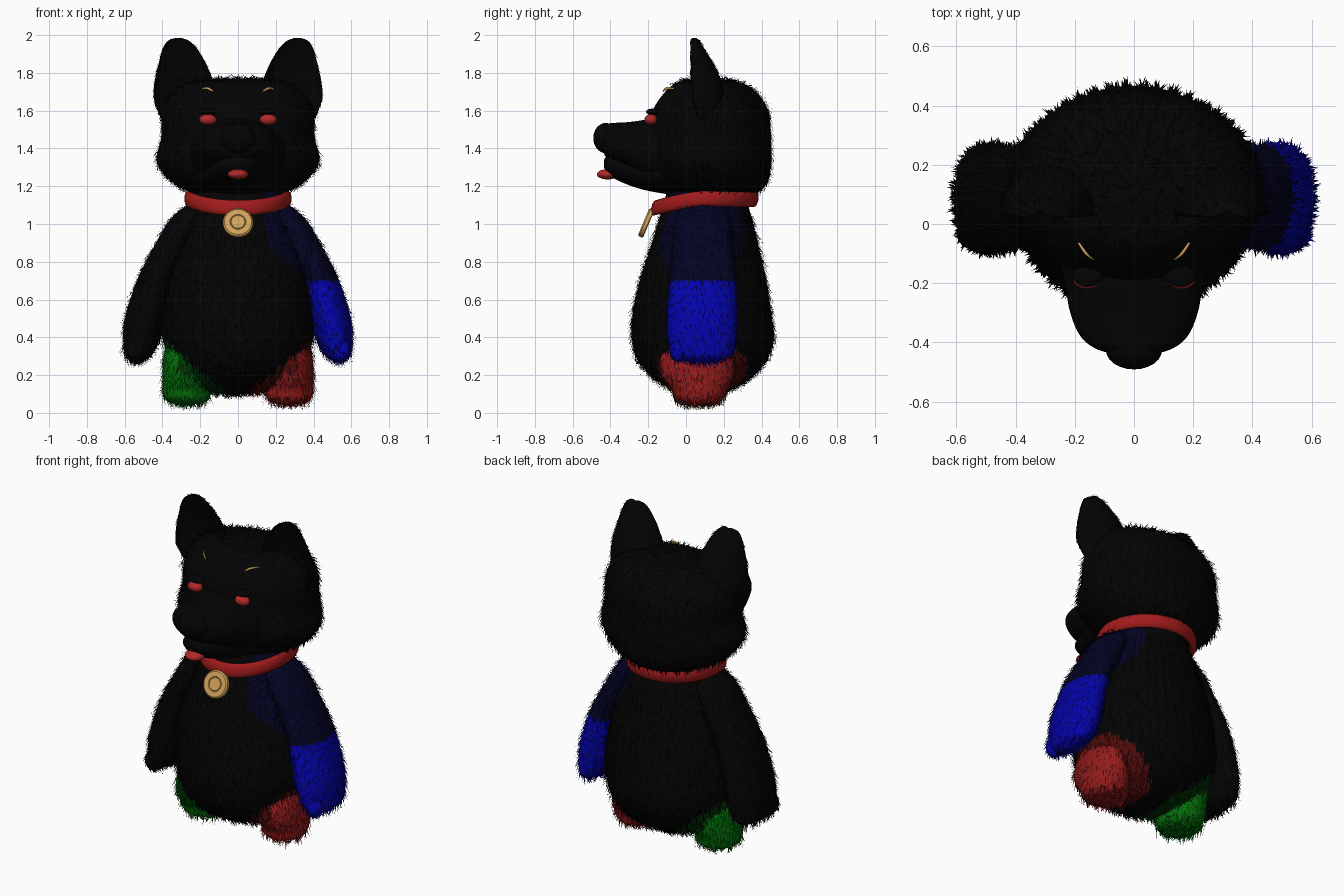
import bpy, bmesh, math, random
from mathutils import Vector, Matrix

random.seed(4)
if "Cube" in bpy.data.objects:
    bpy.data.objects.remove(bpy.data.objects["Cube"])


def material(name, r, g, b):
    m = bpy.data.materials.new(name)
    m.use_nodes = True
    m.diffuse_color = (r, g, b, 1)
    node = m.node_tree.nodes["Principled BSDF"]
    node.inputs["Base Color"].default_value = (r, g, b, 1)
    node.inputs["Roughness"].default_value = 0.8
    return m


BLACK = material("black fur", .001, .001, .001)
NAVY = material("navy fur", .001, .001, .017)
BLUE = material("blue fur", .001, .001, .4)
DARK_RED = material("dark red fur", .085, .004, .004)
RED = material("red fur", .29, .011, .011)
DARK_GREEN = material("dark green fur", .001, .04, .002)
GREEN = material("green fur", .001, .16, .003)
COLLAR = material("collar red", .36, .011, .011)
BRIGHT = material("bright red", .45, .022, .022)
GOLD = material("gold", .65, .37, .1)


def finish(name, bm, mats, rule=None, smooth=True):
    bmesh.ops.recalc_face_normals(bm, faces=bm.faces[:])
    for f in bm.faces:
        f.smooth = smooth
        if rule:
            f.material_index = mats.index(rule(f.calc_center_median()))
    mesh = bpy.data.meshes.new(name)
    bm.to_mesh(mesh)
    bm.free()
    for m in mats:
        mesh.materials.append(m)
    ob = bpy.data.objects.new(name, mesh)
    bpy.context.collection.objects.link(ob)
    return ob


def spline(rows, steps=6):
    """Smooth interpolation through the section rows."""
    rows = [Vector(r) for r in rows]
    out = []
    for i in range(len(rows) - 1):
        a, b = rows[max(i - 1, 0)], rows[i]
        c, d = rows[i + 1], rows[min(i + 2, len(rows) - 1)]
        for k in range(steps):
            t = k / steps
            out.append(b + (c - a) * (t / 2) + (2 * a - 5 * b + 4 * c - d) * (t * t / 2)
                       + (3 * b - a - 3 * c + d) * (t ** 3 / 2))
    return out + [rows[-1]]


def loft(name, rows, mats, rule=None, axis="z", side=1, n=48, dished=False):
    """Skin of elliptic (or hollow-fronted) sections (x, y, z, half width, half depth)."""
    bm = bmesh.new()
    rings = []
    for x, y, z, w, d in spline(rows):
        ring = []
        for k in range(n):
            u, s = math.cos(math.tau * k / n) * w, math.sin(math.tau * k / n)
            if dished:
                s = 2 * s - 1 if s > 0 else -1 - s
            off = Vector((u, s * d, 0)) if axis == "z" else Vector((u, 0, s * d))
            p = Vector((x, y, z)) + off
            ring.append(bm.verts.new((p.x * side, p.y, p.z)))
        rings.append(ring)
    for a, b in zip(rings, rings[1:]):
        for k in range(n):
            bm.faces.new((a[k], a[(k + 1) % n], b[(k + 1) % n], b[k]))
    bm.faces.new(rings[0])
    bm.faces.new(rings[-1])
    return finish(name, bm, mats, rule)


def ball(name, centre, radii, mat):
    bm = bmesh.new()
    bmesh.ops.create_uvsphere(bm, u_segments=24, v_segments=14, radius=1,
                              matrix=Matrix.Translation(centre) @ Matrix.Diagonal((*radii, 1)))
    return finish(name, bm, [mat])


def fur(ob, length, density=2300, lift=.24, skip=lambda p: False):
    """Pointed blades combed down over a part, in the colour of the skin below."""
    bm = bmesh.new()
    mesh = ob.data
    for f in mesh.polygons:
        n = f.normal
        corners = [mesh.vertices[i].co for i in f.vertices]
        for _ in range(int(f.area * density + random.random())):
            weights = [random.random() for _ in corners]
            p = sum((c * w for c, w in zip(corners, weights)), Vector()) / sum(weights)
            if skip(p):
                continue
            down = Vector((0, 0, -1)) + Vector([random.gauss(0, .2) for _ in range(3)])
            flow = (down - n * down.dot(n)).normalized()
            d = (flow + n * random.uniform(.1, 2 * lift)).normalized()
            s = n.cross(d).normalized() * .005
            size = length * random.uniform(.6, 1.3)
            verts = [bm.verts.new(q) for q in (p - s, p + s, p + d * size)]
            bm.faces.new(verts).material_index = f.material_index
    out = bpy.data.meshes.new(ob.name + "_fur")
    bm.to_mesh(out)
    bm.free()
    for m in mesh.materials:
        out.materials.append(m)
    bpy.context.collection.objects.link(bpy.data.objects.new(ob.name + "_fur", out))


# Body, with rounded shoulder and thigh patches
def body_colour(p):
    if p.x > .15 and ((p.y - .06) / .24) ** 2 + ((p.z - 1) / .29) ** 2 < 1:
        return NAVY
    if abs(p.x) > .07 and p.z < .06 + .85 * abs(p.x) and p.z < .38 and abs(p.y - .06) < .27:
        return DARK_RED if p.x > 0 else DARK_GREEN
    return BLACK


body = loft("body", [(0, .08, .1, .05, .05), (0, .08, .12, .17, .14), (0, .085, .18, .29, .25),
                     (0, .085, .27, .36, .335), (0, .09, .38, .395, .375), (0, .085, .5, .41, .37),
                     (0, .09, .7, .385, .335), (0, .1, .9, .325, .28), (0, .105, 1.08, .26, .23),
                     (0, .11, 1.22, .22, .2)],
            [BLACK, NAVY, DARK_RED, DARK_GREEN], body_colour)
fur(body, .065, skip=lambda p: p.z > 1.08)

# Head with full cheeks
head = loft("head", [(0, .15, 1.14, .15, .17), (0, .14, 1.18, .28, .26), (0, .13, 1.25, .38, .31),
                     (0, .12, 1.34, .432, .33), (0, .125, 1.46, .405, .325), (0, .13, 1.6, .4, .305),
                     (0, .13, 1.7, .34, .24), (0, .12, 1.75, .25, .16), (0, .12, 1.77, .06, .04)],
            [BLACK])
fur(head, .05, lift=.28,
    skip=lambda p: p.z < 1.19 or p.y < 0 and abs(p.x) < .27 and p.z < 1.74)

# Muzzle, jaw, nose and tongue
loft("muzzle", [(0, -.08, 1.38, .27, .2), (0, -.2, 1.38, .235, .175), (0, -.3, 1.41, .215, .13),
                (0, -.38, 1.43, .18, .105), (0, -.425, 1.44, .12, .085), (0, -.445, 1.44, .03, .03)],
     [BLACK], axis="y")
loft("jaw", [(0, -.05, 1.27, .26, .12), (0, -.22, 1.275, .18, .095), (0, -.35, 1.3, .12, .075),
             (0, -.41, 1.315, .085, .05), (0, -.435, 1.32, .03, .02)], [BLACK], axis="y")
ball("nose", (0, -.425, 1.455), (.095, .066, .08), BLACK)
ball("tongue", (0, -.415, 1.263), (.055, .057, .027), BRIGHT)


def arm_colour(p):
    return BLUE if p.z < .69 else NAVY


for side, label in ((1, "left"), (-1, "right")):
    left = side > 0

    # Arm and thumb
    arm = loft(label + "_arm", [(.19, .09, 1.12, .05, .08), (.26, .09, 1.03, .095, .14),
                                (.345, .09, .88, .1, .16), (.435, .09, .7, .1, .175),
                                (.49, .085, .5, .108, .185), (.512, .085, .38, .095, .178),
                                (.53, .085, .3, .065, .15), (.535, .08, .27, .02, .05)],
               [NAVY, BLUE] if left else [BLACK], arm_colour if left else None, side=side)
    fur(arm, .055)
    thumb = ball(label + "_thumb", (side * .545, -.04, .33), (.05, .045, .06), BLUE if left else BLACK)
    fur(thumb, .035)

    # Leg with a rounded sole
    bright, dark = (RED, DARK_RED) if left else (GREEN, DARK_GREEN)
    leg = loft(label + "_leg", [(.27, .07, .045, .02, .02), (.27, .07, .053, .085, .085),
                                (.27, .07, .08, .12, .13), (.275, .07, .13, .125, .15),
                                (.275, .06, .2, .125, .19), (.265, .06, .29, .13, .205),
                                (.25, .06, .37, .125, .16)],
               [bright, dark],
               lambda p: bright if abs(p.y - .06) < .19 and p.z < .08 + .75 * abs(p.x) else dark,
               side=side)
    fur(leg, .055)

    # Ear, hollow at the front and curving forward at the back
    ear = loft(label + "_ear", [(.3, .13, 1.56, .11, .07), (.295, .12, 1.66, .15, .085),
                                (.287, .11, 1.75, .155, .08), (.295, .085, 1.85, .125, .06),
                                (.308, .06, 1.93, .09, .036), (.315, .047, 1.97, .055, .024),
                                (.315, .043, 1.985, .015, .01)], [BLACK], side=side, dished=True)
    fur(ear, .03)

    # Eye under a dark lid
    ball(label + "_eye", (side * .16, -.186, 1.553), (.046, .034, .029), BRIGHT)
    ball(label + "_eyelid", (side * .157, -.176, 1.594), (.05, .036, .017), BLACK)

    # Brow
    loft(label + "_brow", [(.135, -.122, 1.704, .005, .005), (.16, -.102, 1.718, .007, .007),
                           (.187, -.063, 1.717, .005, .005)], [GOLD], axis="y", side=side, n=8)

# Collar: a tilted rounded band, dipping at the front
bm = bmesh.new()
rings = []
for k in range(64):
    a = math.tau * k / 64
    x, y = math.cos(a), math.sin(a)
    z = 1.134 - .052 * max(0, -y) ** 1.5 - .003 * y
    ring = []
    for j in range(12):
        b = math.tau * j / 12
        r = .266 + .018 * math.cos(b) + .006 * y * math.sin(b)
        ring.append(bm.verts.new((x * r, .1 + y * r, z + .041 * math.sin(b))))
    rings.append(ring)
for k in range(64):
    a, b = rings[k], rings[(k + 1) % 64]
    for j in range(12):
        bm.faces.new((a[j], b[j], b[(j + 1) % 12], a[(j + 1) % 12]))
finish("collar", bm, [COLLAR])

# Tag: a turned disc with a shallow groove around its centre
profile = [(0, .016), (.036, .016), (.039, .012), (.043, .016), (.072, .016),
           (.08, .009), (.08, -.009), (.074, -.014), (0, -.014)]
bm = bmesh.new()
verts = [bm.verts.new((r, 0, h)) for r, h in profile]
edges = [bm.edges.new(pair) for pair in zip(verts, verts[1:])]
bmesh.ops.spin(bm, geom=verts + edges, axis=(0, 0, 1), cent=(0, 0, 0), angle=math.tau, steps=40)
bmesh.ops.remove_doubles(bm, verts=bm.verts[:], dist=.0005)
bmesh.ops.transform(bm, verts=bm.verts[:], matrix=Matrix.Translation((0, -.21, 1.005))
                    @ Matrix.Rotation(math.radians(67), 4, "X"))
finish("tag", bm, [GOLD], smooth=False)
